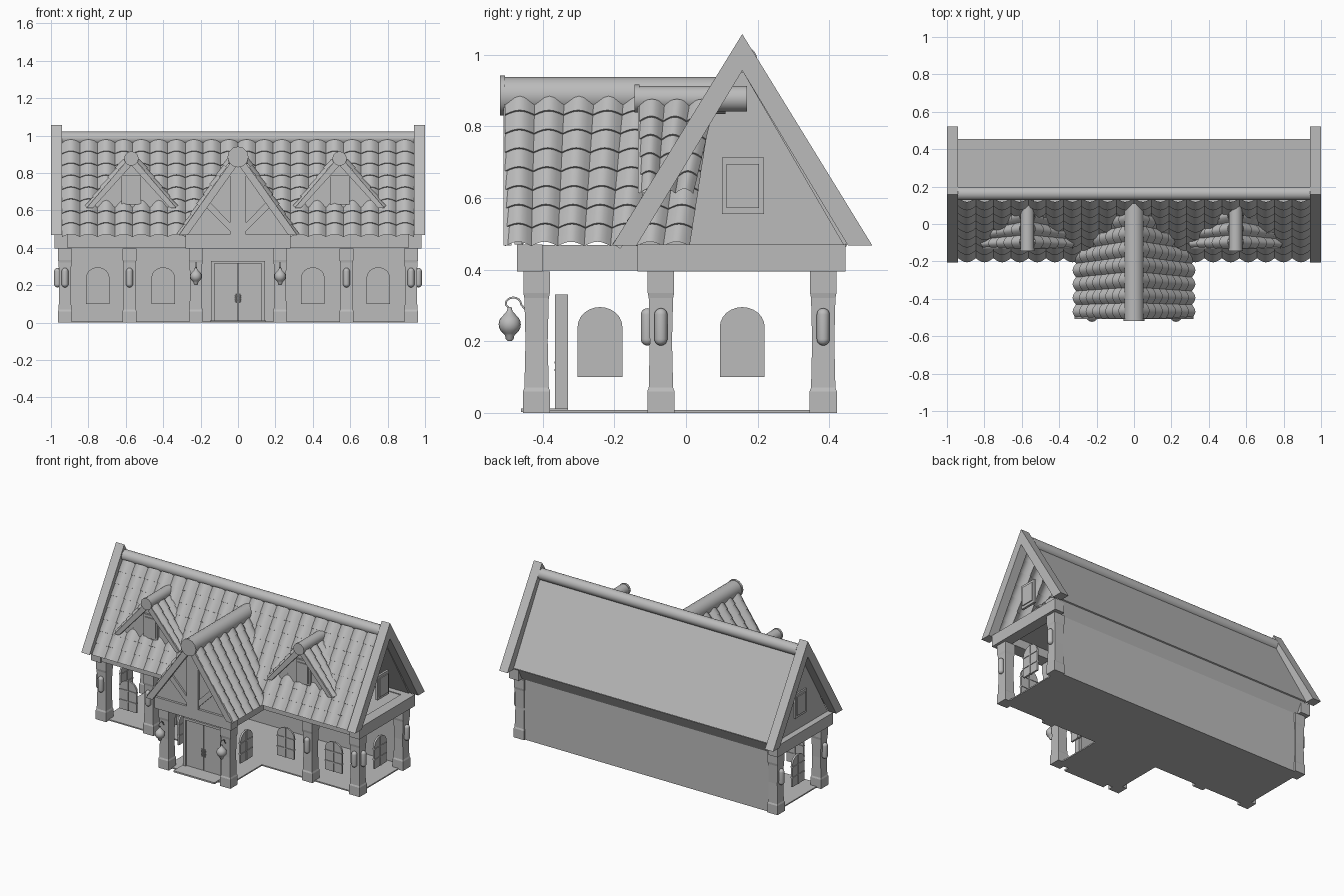
import bpy, bmesh, math
from mathutils import Vector as V

cube = bpy.data.objects.get("Cube")
if cube:
    bpy.data.objects.remove(cube)

clay = bpy.data.materials.new("plain_grey")
clay.use_nodes = True
clay.diffuse_color = (0.5, 0.5, 0.5, 1)
clay.node_tree.nodes["Principled BSDF"].inputs["Base Color"].default_value = (0.5, 0.5, 0.5, 1)


def add(name, verts, faces, smooth=False, solid=True):
    me = bpy.data.meshes.new(name)
    me.from_pydata([tuple(v) for v in verts], [], faces)
    me.materials.append(clay)
    if solid:
        bm = bmesh.new()
        bm.from_mesh(me)
        bmesh.ops.recalc_face_normals(bm, faces=bm.faces)
        bm.to_mesh(me)
        bm.free()
    ob = bpy.data.objects.new(name, me)
    bpy.context.collection.objects.link(ob)
    if smooth:
        bpy.ops.object.select_all(action='DESELECT')
        ob.select_set(True)
        bpy.context.view_layer.objects.active = ob
        bpy.ops.object.shade_smooth_by_angle(angle=math.radians(40))
    return ob


def prism(name, pts, axis, d0, d1, smooth=False):
    """Extrude a flat outline along x, y or z."""
    place = {'x': lambda a, b, d: (d, a, b), 'y': lambda a, b, d: (a, d, b),
             'z': lambda a, b, d: (a, b, d)}[axis]
    n = len(pts)
    verts = [place(a, b, d) for d in (d0, d1) for a, b in pts]
    faces = [tuple(range(n)), tuple(range(n, 2 * n))]
    faces += [(i, (i + 1) % n, n + (i + 1) % n, n + i) for i in range(n)]
    return add(name, verts, faces, smooth)


def rect(a0, a1, b0, b1):
    return [(a0, b0), (a1, b0), (a1, b1), (a0, b1)]


def box(name, x0, x1, y0, y1, z0, z1):
    return prism(name, rect(x0, x1, y0, y1), 'z', z0, z1)


def circle(a, b, r, n=20):
    return [(a + r * math.cos(2 * math.pi * i / n), b + r * math.sin(2 * math.pi * i / n))
            for i in range(n)]


def lathe(name, profile, cx, cy, n=16):
    verts = [(cx + r * math.cos(2 * math.pi * i / n), cy + r * math.sin(2 * math.pi * i / n), z)
             for r, z in profile for i in range(n)]
    faces = [(j * n + i, j * n + (i + 1) % n, j * n + n + (i + 1) % n, j * n + n + i)
             for j in range(len(profile) - 1) for i in range(n)]
    faces += [tuple(range(n)), tuple(range(len(verts) - n, len(verts)))]
    return add(name, verts, faces, True)


def tiles(name, top0, top1, low0, low1, count, rows, out, bulge=0.026):
    """Corrugated tile slope between a top edge and a low edge, with stepped rows."""
    top0, top1, low0, low1, out = map(V, (top0, top1, low0, low1, out))
    out.normalize()
    seg = 6
    w = count * seg + 1
    verts, faces = [], []
    for r in range(rows):
        for k in (0, 1):
            t = (r + k) / rows
            a, b = top0.lerp(low0, t), top1.lerp(low1, t)
            for i in range(w):
                lift = bulge * math.sin(math.pi * (i % seg) / seg) + 0.006 * k
                verts.append(a.lerp(b, i / (w - 1)) + out * lift)
    for j in range(2 * rows - 1):
        faces += [(j * w + i, j * w + i + 1, j * w + w + i + 1, j * w + w + i) for i in range(w - 1)]
    if (top1 - top0).cross(low0 - top0).dot(out) > 0:
        faces = [f for f in faces]
    else:
        faces = [f[::-1] for f in faces]
    faces = [f[::-1] for f in faces] if (low0 - top0).cross(top1 - top0).dot(out) > 0 else faces
    return add(name, verts, faces, True, solid=False)


# Floor, ceiling, back wall and soffit
box("main_floor", -0.93, 0.93, -0.08, 0.41, 0, 0.008)
box("porch_floor", -0.23, 0.23, -0.42, -0.08, 0, 0.008)
box("door_step", -0.15, 0.15, -0.46, -0.33, 0.002, 0.012)
box("ceiling", -0.93, 0.93, -0.08, 0.41, 0.455, 0.465)
box("porch_ceiling", -0.25, 0.25, -0.44, -0.08, 0.455, 0.465)
box("back_wall", -0.93, 0.93, 0.402, 0.41, 0, 0.4)
prism("back_soffit", [(0.41, 0.395), (0.45, 0.47), (0.4, 0.47)], 'x', -0.94, 0.94)

# Beams above the posts
for s in (-1, 1):
    box("side_beam", s * 0.91, s * 0.98, -0.135, 0.445, 0.395, 0.47)
    box("front_beam", s * 0.27, s * 0.92, -0.125, -0.04, 0.4, 0.47)
    box("porch_side_beam", s * 0.2, s * 0.275, -0.465, -0.06, 0.397, 0.469)
box("porch_front_beam", -0.28, 0.28, -0.472, -0.4, 0.395, 0.47)

# Carved posts
section = [(0, .038), (.06, .038), (.07, .034), (.2, .031), (.32, .034), (.335, .037), (.395, .037)]
spots = [(s * x, y) for s in (-1, 1) for x, y in ((.925, -.07), (.925, .383), (.58, -.07), (.225, -.417))]
for x, y in spots:
    verts = [(x + i * h, y + j * h, z) for z, h in section for i, j in ((-1, -1), (1, -1), (1, 1), (-1, 1))]
    faces = [(4 * k + i, 4 * k + (i + 1) % 4, 4 * k + 4 + (i + 1) % 4, 4 * k + 4 + i)
             for k in range(len(section) - 1) for i in range(4)]
    add("post", verts, faces + [(0, 1, 2, 3), tuple(range(len(verts) - 4, len(verts)))])


# Capsule lamps on the posts
def capsule(x, y):
    arc = [math.pi * i / 12 for i in range(7)]
    low = [(0.018 * math.sin(a) + 1e-4, 0.206 - 0.018 * math.cos(a)) for a in arc]
    high = [(r, 0.48 - z) for r, z in reversed(low)]
    lathe("wall_lamp", low + high, x, y, 12)


# Hanging lanterns with curved hooks
def lantern(x):
    ball = [(0.031 * math.sin(a), 0.247 - 0.031 * math.cos(a)) for a in
            [math.pi * i / 10 for i in range(2, 9)]]
    lathe("lantern", [(.005, .2), (.011, .206), (.013, .216)] + ball
          + [(.013, .278), (.008, .284), (.005, .296)], x, -0.492)
    cu = bpy.data.curves.new("lantern_hook", 'CURVE')
    cu.dimensions = '3D'
    cu.bevel_depth = 0.003
    cu.bevel_resolution = 1
    sp = cu.splines.new('POLY')
    path = [(-.492, .29), (-.503, .302)] + [(-.482 - .022 * math.cos(a), .302 + .02 * math.sin(a))
                                          for a in [math.pi * i / 8 for i in range(1, 9)]] + [(-.45, .29)]
    sp.points.add(len(path) - 1)
    for p, (y, z) in zip(sp.points, path):
        p.co = (x, y, z, 1)
    cu.materials.append(clay)
    bpy.context.collection.objects.link(bpy.data.objects.new("lantern_hook", cu))


# Arched windows with glazing bars
def window(axis, c, d):
    arch = [(c + 0.0625 * math.cos(a), 0.24 + 0.055 * math.sin(a))
            for a in [math.pi * i / 12 for i in range(13)]]
    prism("arched_window", [(c - .0625, .1), (c + .0625, .1)] + arch, axis, d - .006, d + .006)
    bars = [rect(c - .004, c + .004, .1, .295)] + [rect(c - .0625, c + .0625, z, z + .007) for z in (.157, .226)]
    for bar in bars:
        prism("window_bar", bar, axis, d - .01, d + .01)


for s in (-1, 1):
    for y in (-.07, .383):
        capsule(s * 0.965, y)
    for x in (.58, .925):
        capsule(s * x, -0.108)
    lantern(s * 0.225)
    window('x', 0.157, s * 0.925)
    window('x', -0.24, s * 0.225)
    for x in (.75, .4):
        window('y', s * x, -0.07)

# Double door with frame and handles
for s in (-1, 1):
    box("door_leaf", s * 0.002, s * 0.126, -0.355, -0.338, 0.012, 0.315)
    box("door_jamb", s * 0.126, s * 0.145, -0.366, -0.33, 0, 0.33)
    lathe("door_handle", [(.003, .105), (.007, .12), (.004, .13), (.007, .14), (.003, .155)], s * .01, -.36, 8)
box("door_lintel", -0.145, 0.145, -0.366, -0.33, 0.315, 0.33)

# Main roof
tiles("front_roof", (-.94, .14, .965), (.94, .14, .965), (-.94, -.178, .455), (.94, -.178, .455),
      20, 8, (0, -.85, .53))
prism("back_roof", [(.157, .955), (.165, .985), (.455, .475), (.44, .468)], 'x', -.94, .94)
prism("main_ridge", circle(.163, .985, .036), 'x', -.94, .94, True)
for s in (-1, 1):
    for t in (-1, 1):
        prism("gable_board", [(.157, 1.057), (.157, .955), (.157 + t * .295, .467), (.157 + t * .363, .467)],
              'x', s * .94, s)
    outer = rect(.1, .217, .555, .712)
    inner = rect(.113, .204, .572, .695)
    prism("gable_window_frame", outer, 'x', s * .935, s * .95)
    prism("gable_window_pane", inner, 'x', s * .95, s * .956)
prism("gable_wall", [(-.137, .467), (.45, .467), (.157, .957)], 'x', -.94, -.932)


# Front-facing roofs: tile slopes, edge boards, gable and ridge log
def cross_roof(name, c, half, z_low, z_top, y0, y_low, y_top, n, rows, log_r, log_y, edge):
    for s in (-1, 1):
        xt, xl = c + s * .025, c + s * half
        tiles(name + "_roof", (xt, y0, z_top), (xt, y_top, z_top), (xl, y0, z_low), (xl, y_low, z_low),
              n, rows, (s * (z_top - z_low), 0, half - .025), 0.022)
        x_in = c + s * (half - edge)
        prism(name + "_edge_board", [(c, z_top + .03), (xl + s * .012, z_low + .005), (x_in, z_low + .005),
                                     (c, z_top - edge)], 'y', y0 - .004, y0 + .018)
    prism(name + "_gable", [(c - half + .02, z_low + .01), (c + half - .02, z_low + .01), (c, z_top)],
          'y', y0 + .045, y0 + .053)
    zc = z_top + .04 - log_r * .3
    prism(name + "_ridge", circle(c, zc - log_r * .4, log_r), 'y', y0 - .006, log_y, True)
    prism(name + "_ridge_cap", circle(c, zc - log_r * .4, log_r * 1.08, 12), 'y', y0 - .014, y0, True)


cross_roof("porch", 0, .305, .462, .882, -.505, .01, .075, 7, 8, .052, .11, .035)
for x in (-.57, .543):
    cross_roof("dormer", x, .228, .608, .862, -.13, .02, .08, 3, 5, .036, .17, .022)
    box("dormer_window_frame", x - .052, x + .052, -.097, -.08, .63, .785)
    box("dormer_window_pane", x - .038, x + .038, -.103, -.09, .642, .768)

# Timber braces on the porch gable
box("king_post", -.042, .042, -.478, -.455, .47, .86)
for s in (-1, 1):
    prism("brace", [(s * .04, .53), (s * .04, .485), (s * .19, .635), (s * .17, .665)], 'y', -.472, -.456)
